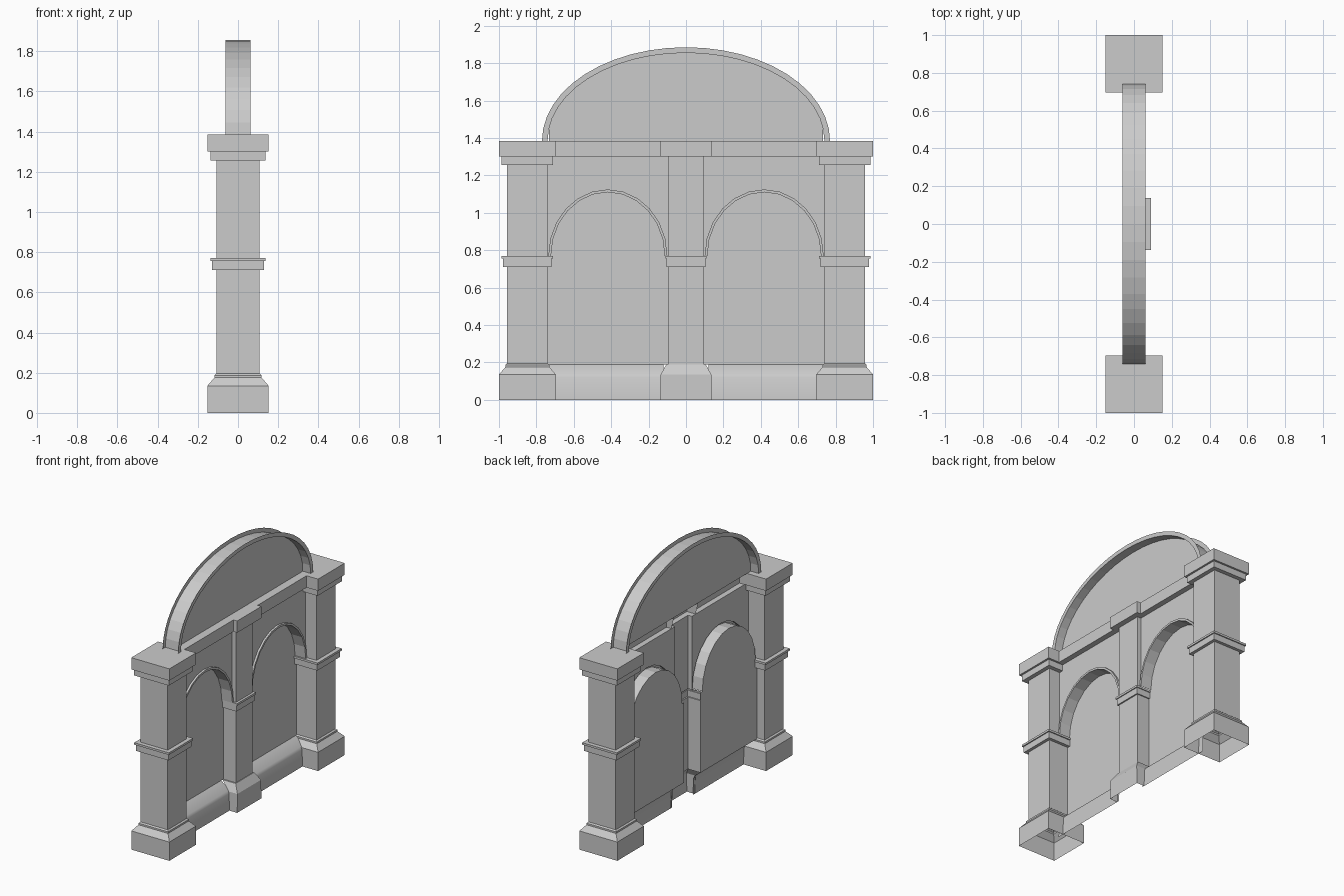
import bpy, bmesh, math

if "Cube" in bpy.data.objects:
    bpy.data.objects.remove(bpy.data.objects["Cube"])

WALL, PANEL, SPRING = 0.02, -0.05, 0.77
ARCH_Y = 0.418


def make(name, rows, closed=False, cap=False, mirror=False, smooth=False):
    """Skin consecutive rows of points; optionally cap the last row."""
    bm = bmesh.new()
    vs = [[bm.verts.new(p) for p in r] for r in rows]
    for a, b in zip(vs, vs[1:]):
        n = len(a)
        for i in range(n if closed else n - 1):
            j = (i + 1) % n
            bm.faces.new((a[i], a[j], b[j], b[i]))
    if cap:
        bm.faces.new(vs[-1])
    bmesh.ops.remove_doubles(bm, verts=bm.verts, dist=1e-5)
    bmesh.ops.recalc_face_normals(bm, faces=bm.faces)
    me = bpy.data.meshes.new(name)
    bm.to_mesh(me)
    bm.free()
    ob = bpy.data.objects.new(name, me)
    bpy.context.collection.objects.link(ob)
    if smooth:
        for p in me.polygons:
            p.use_smooth = True
    if mirror:
        m = ob.modifiers.new("Mirror", 'MIRROR')
        m.use_axis = (False, True, False)
        m.use_mirror_merge = False
    return ob


def arc(cy, cz, a, b, n, x):
    """Half-ellipse in the plane of the wall."""
    return [(x, cy - a * math.cos(math.pi * i / n), cz + b * math.sin(math.pi * i / n))
            for i in range(n + 1)]


def run(profile, y0, y1):
    """Extrude an x-z profile along y."""
    return [[(x, y, z) for x, z in profile] for y in (y0, y1)]


# End piers: square stacked profile (half width, height), open underneath
pier = [(.152, 0), (.152, .135), (.118, .175), (.118, .187), (.108, .195),
        (.108, .71), (.13, .71), (.13, .755), (.138, .755), (.138, .77), (.108, .77),
        (.108, 1.255), (.138, 1.255), (.138, 1.30), (.152, 1.30), (.152, 1.385)]
make("end_pier", [[(sx * h, .848 + sy * h, z) for sx, sy in
                   ((-1, -1), (1, -1), (1, 1), (-1, 1))] for h, z in pier],
     closed=True, cap=True, mirror=True)

# Central pilaster: open-backed (half width, front x, back x, height)
pil = [(.138, .09, .025, 0), (.135, .09, .02, .135), (.105, .055, PANEL, .19),
       (.095, .05, PANEL, .19), (.095, .05, PANEL, .71), (.103, .06, PANEL, .71),
       (.103, .06, PANEL, .755), (.109, .067, PANEL, .755), (.109, .067, PANEL, .77),
       (.095, .05, WALL, .77), (.095, .05, WALL, 1.30), (.138, .09, WALL, 1.30),
       (.138, .09, 0, 1.385)]
make("central_pilaster", [[(b, -h, z), (f, -h, z), (f, h, z), (b, h, z)]
                          for h, f, b, z in pil], cap=True)

# Plinth and cornice of the wall
make("plinth", run([(.028, 0), (.024, .12), (.015, .14), (PANEL, .19)], .12, .74),
     mirror=True, smooth=True)
make("cornice", run([(WALL, 1.30), (.06, 1.30), (.06, 1.385), (0, 1.385)], .135, .74),
     mirror=True)

# Arched bays: spandrel wall, raised archivolt with reveal, recessed panel
outer = arc(ARCH_Y, SPRING, .318, .355, 12, WALL)
edge = [(WALL, .095, SPRING)] + outer + [(WALL, .742, SPRING)]
make("spandrel_wall", [edge, [(x, y, 1.30) for x, y, z in edge]], mirror=True)
make("archivolt", [outer,
                   arc(ARCH_Y, SPRING, .318, .355, 12, WALL + .015),
                   arc(ARCH_Y, SPRING, .304, .34, 12, WALL + .015),
                   arc(ARCH_Y, SPRING, .304, .34, 12, PANEL)], mirror=True)
inner = [(PANEL, .095, SPRING)] + arc(ARCH_Y, SPRING, .304, .34, 12, PANEL) \
    + [(PANEL, .742, SPRING)]
make("bay_panel", [[(PANEL, y, .19) for x, y, z in inner], inner], mirror=True)

# Crowning arch: thin flanges on both faces joined by a curved band
make("crown_arch", [arc(0, 1.385, a, b, 24, x) for a, b, x in
                    ((.77, .5, -.062), (.74, .47, -.062), (.74, .47, 0),
                     (.74, .47, .062), (.77, .5, .062))])
make("crown_panel", [arc(0, 1.385, .74, 0, 24, 0)[1:-1],
                     arc(0, 1.385, .74, .47, 24, 0)[1:-1]])
